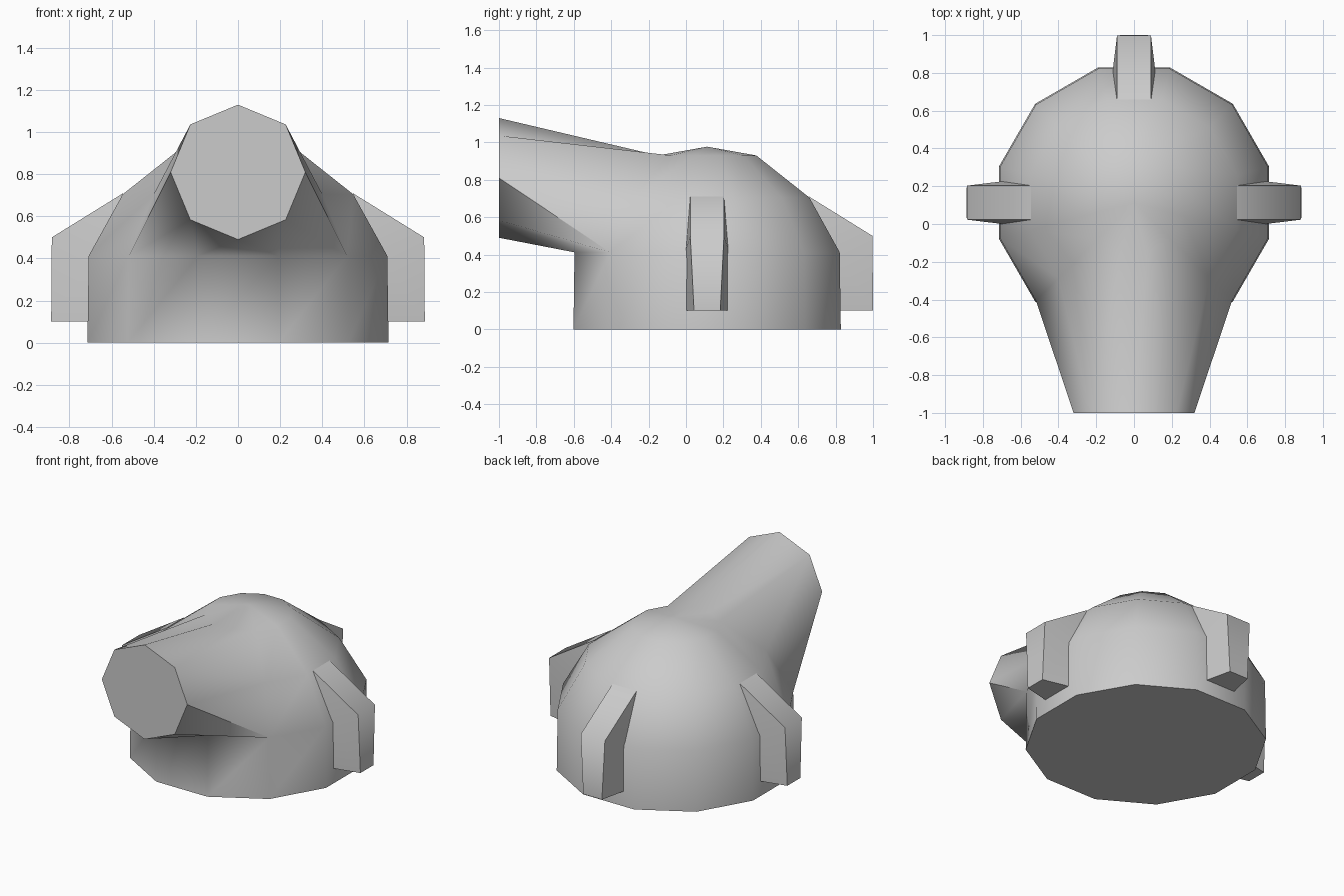
import bpy, bmesh
from math import sin, cos, radians, pi
from mathutils import Matrix, Vector

if "Cube" in bpy.data.objects:
    bpy.data.objects.remove(bpy.data.objects["Cube"])

CY = 0.113  # y of the dome axis


def finish(bm, name, angle):
    bmesh.ops.recalc_face_normals(bm, faces=bm.faces)
    mesh = bpy.data.meshes.new(name)
    bm.to_mesh(mesh)
    bm.free()
    ob = bpy.data.objects.new(name, mesh)
    bpy.context.collection.objects.link(ob)
    bpy.ops.object.select_all(action='DESELECT')
    ob.select_set(True)
    bpy.context.view_layer.objects.active = ob
    bpy.ops.object.shade_smooth_by_angle(angle=radians(angle))
    return ob


# Domed body: 12-sided rings, with an opening left at the front for the spout
bm = bmesh.new()
rings = []
for r, z in [(0.74, 0), (0.734, 0.412), (0.566, 0.705), (0.272, 0.93)]:
    rings.append([bm.verts.new((r * cos(radians(15 + 30 * k)),
                                CY + r * sin(radians(15 + 30 * k)), z))
                  for k in range(12)])
apex = bm.verts.new((0, CY, 0.977))
bm.faces.new(rings[0])
for i in range(3):
    for k in range(12):
        if i > 0 and k in (7, 8, 9):
            continue
        j = (k + 1) % 12
        bm.faces.new((rings[i][k], rings[i][j], rings[i + 1][j], rings[i + 1][k]))
for k in range(12):
    bm.faces.new((rings[3][k], rings[3][(k + 1) % 12], apex))

# Spout: octagonal end, bridged to the opening in the dome
end = [bm.verts.new((0.32 * sin(pi * k / 4), -1, 0.81 - 0.32 * cos(pi * k / 4)))
       for k in range(8)]
bm.faces.new(end)
low, mid, top = rings[1:]
bm.faces.new((end[0], low[8], low[9]))
bm.faces.new((end[4], top[8], top[9]))
for inner, outer, side in ((9, 10, 1), (8, 7, -1)):
    e = [end[(side * k) % 8] for k in range(5)]
    bm.faces.new((e[0], e[1], low[inner]))
    bm.faces.new((e[1], e[2], low[outer], low[inner]))
    bm.faces.new((e[2], e[3], mid[outer], low[outer]))
    bm.faces.new((e[3], top[outer], mid[outer]))
    bm.faces.new((e[3], e[4], top[inner], top[outer]))
# the unused ring vertices inside the opening
bmesh.ops.delete(bm, geom=[v for v in bm.verts if not v.link_faces], context='VERTS')
finish(bm, "domed_body_with_spout", 50)

# Side and rear lugs: profile of (radius, height, half width)
PROFILE = [(0.887, 0.10, 0.07), (0.884, 0.50, 0.09), (0.545, 0.71, 0.09),
           (0.68, 0.42, 0.115), (0.69, 0.10, 0.115)]
for name, a in (("right_lug", 0), ("rear_lug", 90), ("left_lug", 180)):
    bm = bmesh.new()
    sides = [[bm.verts.new((r, s * h, z)) for r, z, h in PROFILE] for s in (-1, 1)]
    for s in sides:
        bm.faces.new((s[1], s[2], s[3]))
        bm.faces.new((s[0], s[1], s[3], s[4]))
    for i in range(5):
        j = (i + 1) % 5
        bm.faces.new((sides[0][i], sides[0][j], sides[1][j], sides[1][i]))
    bm.transform(Matrix.Translation((0, CY, 0)) @ Matrix.Rotation(radians(a), 4, 'Z'))
    finish(bm, name, 60)
